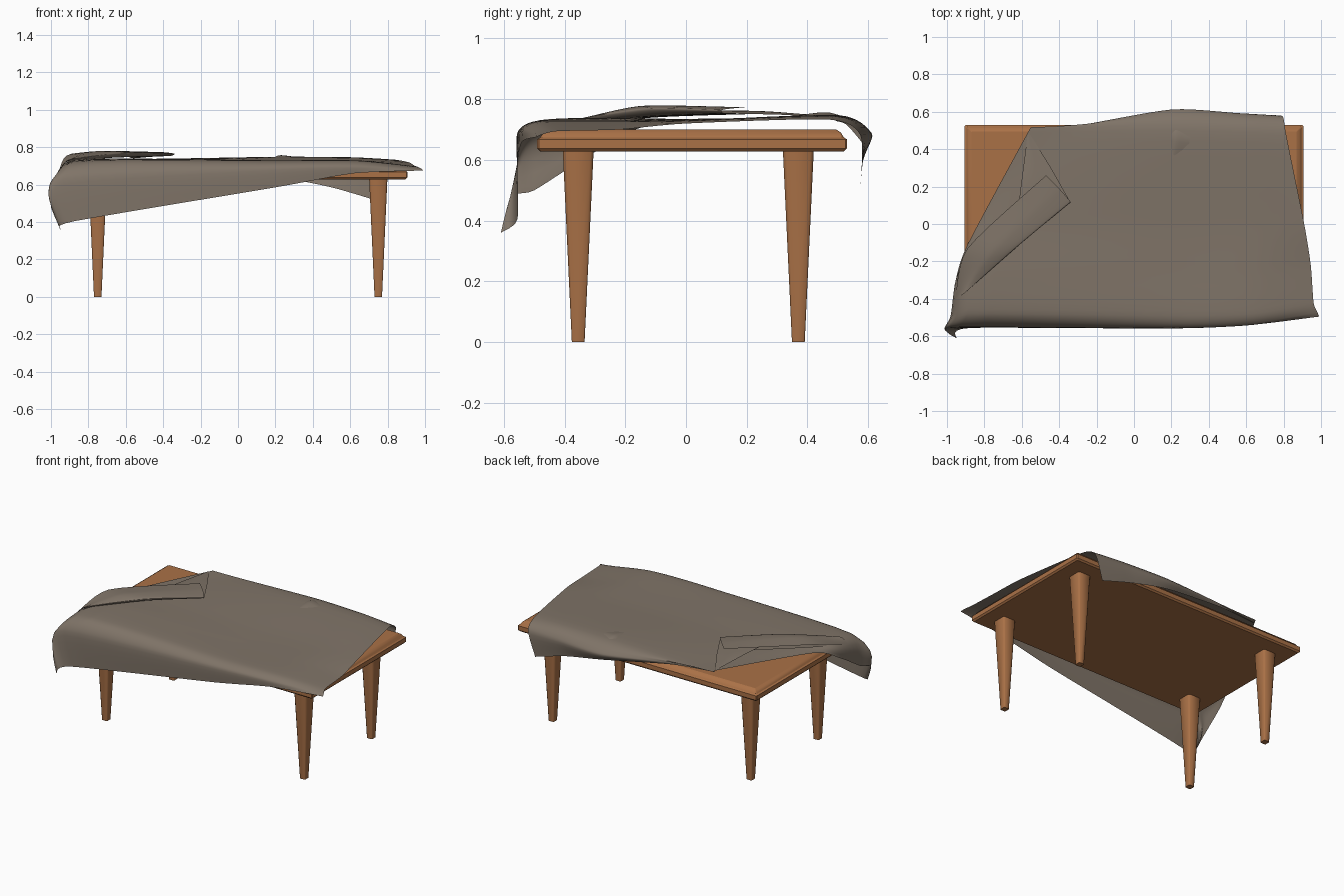
import bpy
import bmesh
import math
from mathutils import Vector

if "Cube" in bpy.data.objects:
    bpy.data.objects.remove(bpy.data.objects["Cube"], do_unlink=True)


def make_material(name, colour):
    mat = bpy.data.materials.new(name)
    mat.use_nodes = True
    mat.diffuse_color = (*colour, 1)
    mat.node_tree.nodes["Principled BSDF"].inputs["Base Color"].default_value = (*colour, 1)
    return mat


wood = make_material("warm wood", (0.40, 0.165, 0.062))
linen = make_material("grey brown linen", (0.215, 0.175, 0.138))


def finish(bm, name, mat, angle):
    mesh = bpy.data.meshes.new(name)
    bm.to_mesh(mesh)
    bm.free()
    mesh.materials.append(mat)
    obj = bpy.data.objects.new(name, mesh)
    bpy.context.collection.objects.link(obj)
    bpy.ops.object.select_all(action="DESELECT")
    obj.select_set(True)
    bpy.context.view_layer.objects.active = obj
    bpy.ops.object.shade_smooth_by_angle(angle=math.radians(angle))
    return obj


def loft(name, centre, levels, chamfer, mat, angle):
    """Stack chamfered rectangles given as (height, half width, half depth)."""
    bm = bmesh.new()
    rings = []
    for z, w, d in levels:
        c = chamfer * min(w, d)
        corners = [(w, d - c), (w - c, d), (c - w, d), (-w, d - c),
                   (-w, c - d), (c - w, -d), (w - c, -d), (w, c - d)]
        rings.append([bm.verts.new((centre[0] + x, centre[1] + y, z)) for x, y in corners])
    for low, high in zip(rings, rings[1:]):
        for i in range(len(low)):
            j = (i + 1) % len(low)
            bm.faces.new((low[i], low[j], high[j], high[i]))
    bm.faces.new(rings[0][::-1])
    bm.faces.new(rings[-1])
    return finish(bm, name, mat, angle)


def resample(points, steps):
    """Smooth path through the points, with gentle overshoot-free tangents."""
    pts = [Vector(p) for p in points]
    last = len(pts) - 1
    tangents = [(pts[min(i + 1, last)] - pts[max(i - 1, 0)]) * 0.35 for i in range(last + 1)]
    path = []
    for i in range(last):
        for s in range(steps):
            t = s / steps
            a = 3 * t * t - 2 * t ** 3
            path.append(pts[i] * (1 - a) + pts[i + 1] * a
                        + tangents[i] * (t * (1 - t) ** 2)
                        + tangents[i + 1] * (t * t * (t - 1)))
    return path + [pts[-1]]


def sheet(name, rows, steps, mat):
    """Thin fabric patch through a grid of guide points."""
    across = [resample(row, steps) for row in rows]
    lines = [resample(column, steps) for column in zip(*across)]
    bm = bmesh.new()
    grid = [[bm.verts.new(p) for p in line] for line in lines]
    for a, b in zip(grid, grid[1:]):
        for i in range(len(a) - 1):
            bm.faces.new((a[i], b[i], b[i + 1], a[i + 1]))
    return finish(bm, name, mat, 60)


# Table top with a stepped, sloping rim
loft("table_top", (0, 0.02),
     [(0.628, 0.895, 0.5), (0.638, 0.905, 0.51), (0.668, 0.905, 0.51),
      (0.674, 0.895, 0.5), (0.69, 0.885, 0.49), (0.7, 0.87, 0.475)],
     0.01, wood, 25)

# Four tapered legs
for depth, y in (("front", -0.355), ("back", 0.37)):
    for side, x in (("right", -0.75), ("left", 0.75)):
        loft(f"{depth}_{side}_leg", (x, y),
             [(0, 0.02, 0.021), (0.635, 0.049, 0.051)], 0.22, wood, 50)

# Draped cloth: rows run front hem to back hem, each from right side to left side
sheet("draped_cloth", [
    [(-.95, -.61, .36), (-.87, -.555, .405), (.2, -.555, .585), (.62, -.54, .66), (.99, -.495, .675)],
    [(-1, -.575, .48), (-.93, -.55, .63), (.2, -.555, .69), (.64, -.535, .7), (.98, -.47, .685)],
    [(-.975, -.5, .5), (-.89, -.48, .715), (.2, -.49, .727), (.64, -.48, .727), (.96, -.42, .695)],
    [(-.955, -.31, .62), (-.85, -.26, .735), (.2, -.25, .728), (.64, -.25, .728), (.945, -.22, .7)],
    [(-.89, -.11, .715), (-.7, -.03, .735), (.2, 0, .73), (.64, 0, .73), (.91, 0, .72)],
    [(-.57, .485, .738), (-.35, .49, .738), (.22, .5, .748), (.6, .49, .745), (.815, .47, .733)],
    [(-.565, .49, .733), (-.3, .525, .73), (.2, .61, .69), (.56, .59, .685), (.795, .575, .68)],
    [(-.56, .495, .728), (-.27, .53, .715), (.22, .59, .64), (.5, .58, .585), (.74, .575, .515)],
], 6, linen)

# Rolled back corner lying on the cloth: upper layer, rounded front fold, lower layer
sheet("folded_corner", [
    [(-.955, -.4, .68), (-.89, -.13, .765), (-.47, .26, .772)],
    [(-.92, -.38, .725), (-.76, -.15, .778), (-.4, .19, .773)],
    [(-.895, -.36, .735), (-.63, -.125, .77), (-.34, .12, .765)],
    [(-.91, -.37, .725), (-.65, -.11, .745), (-.36, .13, .753)],
    [(-.93, -.38, .69), (-.86, -.13, .738), (-.47, .25, .752)],
], 6, linen)

# Strip turned over along the open edge
sheet("turned_edge", [
    [(-.56, .485, .74), (-.45, .31, .749), (-.345, .125, .753)],
    [(-.565, .48, .743), (-.54, .27, .76), (-.48, .09, .764)],
    [(-.57, .47, .741), (-.6, .24, .755), (-.62, .08, .76)],
], 4, linen)

# Small raised crease near the back edge
sheet("back_crease", [
    [(.205, .6, .7), (.2, .48, .748), (.19, .33, .735)],
    [(.225, .59, .712), (.23, .47, .757), (.21, .34, .742)],
    [(.25, .585, .7), (.33, .46, .745), (.25, .33, .735)],
], 4, linen)
